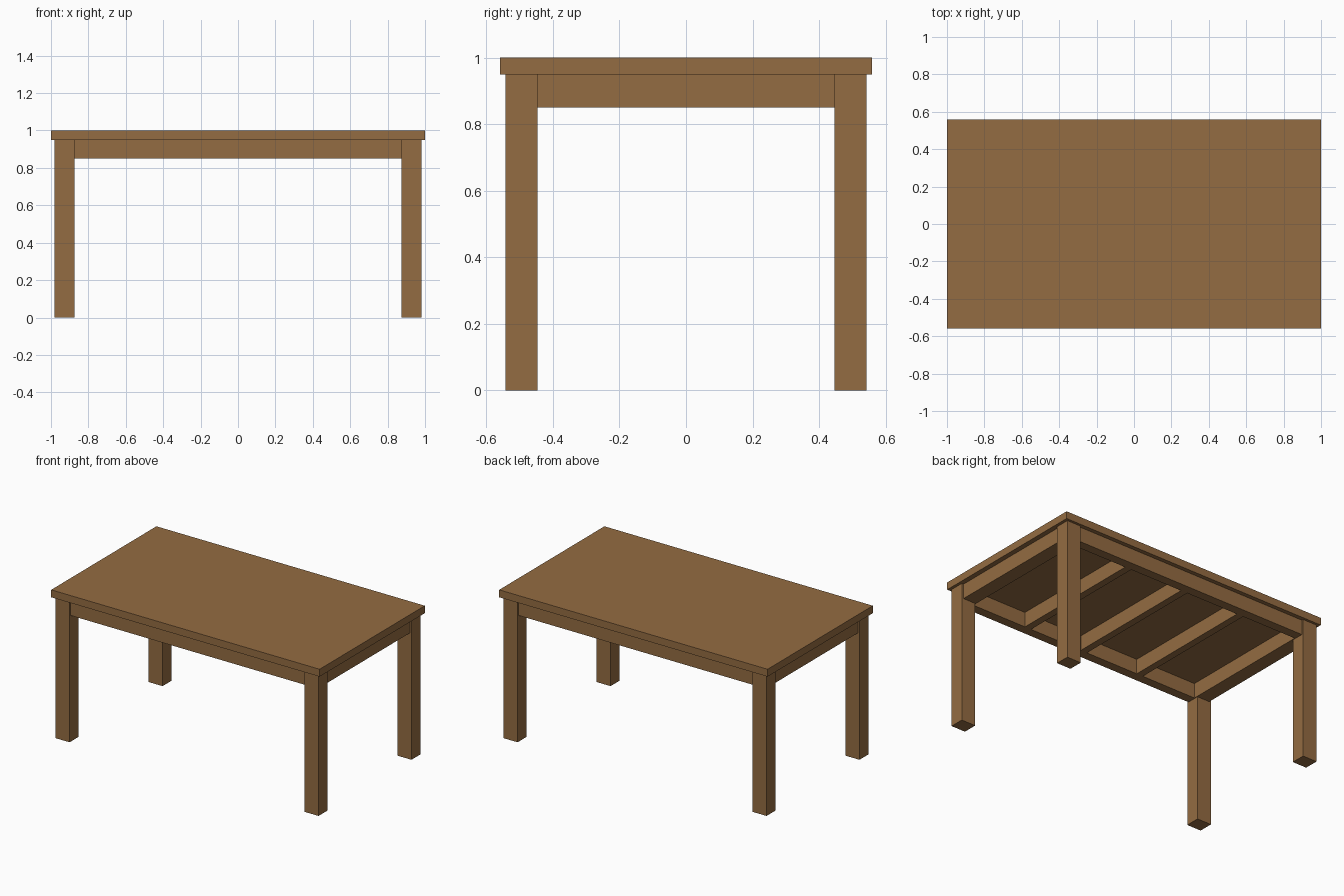
import bpy

if "Cube" in bpy.data.objects:
    bpy.data.objects.remove(bpy.data.objects["Cube"])

wood = bpy.data.materials.new("brown wood")
wood.diffuse_color = (0.296, 0.150, 0.054, 1.0)
wood.use_nodes = True
wood.node_tree.nodes["Principled BSDF"].inputs["Base Color"].default_value = wood.diffuse_color


def box(name, x0, x1, y0, y1, z0, z1):
    """Axis-aligned box between two corners."""
    bpy.ops.mesh.primitive_cube_add(
        size=1, location=((x0 + x1) / 2, (y0 + y1) / 2, (z0 + z1) / 2))
    ob = bpy.context.object
    ob.name = name
    ob.scale = (abs(x1 - x0), abs(y1 - y0), z1 - z0)
    bpy.ops.object.transform_apply(location=False, rotation=False, scale=True)
    ob.data.materials.append(wood)
    return ob


TOP_Z = 0.95      # underside of the table top
RAIL_Z = 0.85     # underside of the aprons and cross bars

# Table top
box("table_top", -1, 1, -0.56, 0.56, TOP_Z, 1.0)

# Legs
for sx, side in ((-1, "left"), (1, "right")):
    for sy, end in ((-1, "front"), (1, "back")):
        box(f"{end}_{side}_leg", sx * 0.875, sx * 0.98,
            sy * 0.447, sy * 0.543, 0, TOP_Z)

# Long aprons, set slightly back from the leg faces
for sy, end in ((-1, "front"), (1, "back")):
    box(f"{end}_apron", -0.875, 0.875, sy * 0.47, sy * 0.532, RAIL_Z, TOP_Z)

# Short aprons
for sx, side in ((-1, "left"), (1, "right")):
    box(f"{side}_apron", sx * 0.87, sx * 0.967, -0.47, 0.47, RAIL_Z, TOP_Z)

# Cross bars under the top
for i, x in enumerate((-0.44, 0, 0.44)):
    box(f"cross_bar_{i + 1}", x - 0.024, x + 0.024, -0.47, 0.47, RAIL_Z, TOP_Z)
